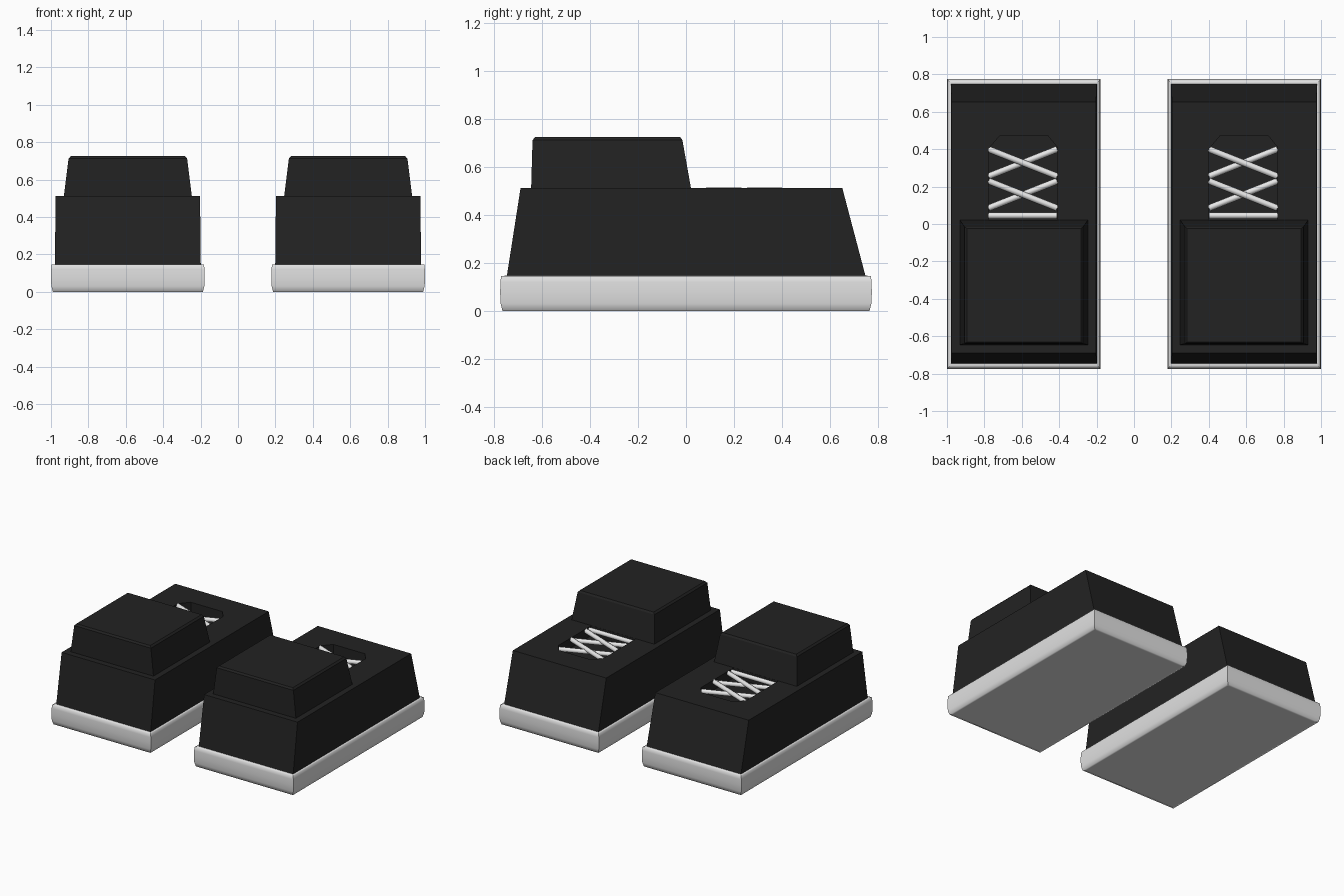
import bpy, bmesh
from mathutils import Vector

if "Cube" in bpy.data.objects:
    bpy.data.objects.remove(bpy.data.objects["Cube"])

def material(name, v):
    m = bpy.data.materials.new(name)
    m.diffuse_color = (v, v, v, 1)
    m.use_nodes = True
    m.node_tree.nodes["Principled BSDF"].inputs["Base Color"].default_value = m.diffuse_color
    return m

BLACK = material("black fabric", 0.016)
WHITE = material("white rubber", 0.75)
LACE = material("white lace", 0.8)
SHOE_X = 0.589

def rect(x, y0, y1, z):
    return [(-x, y0, z), (x, y0, z), (x, y1, z), (-x, y1, z)]

def loft(bm, rings, cap_start=True, cap_end=True):
    """Join equal-sized rings with quads; returns the vertex rings."""
    loops = [[bm.verts.new(p) for p in r] for r in rings]
    for a, b in zip(loops, loops[1:]):
        n = len(a)
        for i in range(n):
            bm.faces.new((a[i], a[(i + 1) % n], b[(i + 1) % n], b[i]))
    if cap_start:
        bm.faces.new(loops[0][::-1])
    if cap_end:
        bm.faces.new(loops[-1])
    return loops

def place(bm, name, mat):
    """Make one mesh and use it for both shoes."""
    bmesh.ops.recalc_face_normals(bm, faces=bm.faces)
    me = bpy.data.meshes.new(name)
    bm.to_mesh(me)
    bm.free()
    me.materials.append(mat)
    for side, x in (("left", -SHOE_X), ("right", SHOE_X)):
        ob = bpy.data.objects.new(f"{side}_{name}", me)
        ob.location.x = x
        bpy.context.collection.objects.link(ob)

# Sole: slightly bulging slab, smooth up its walls, sharp at the four corners
bm = bmesh.new()
profile = [(0.03, 0), (0.01, 0), (0.002, 0.03), (0, 0.075), (0.001, 0.12), (0.004, 0.145), (0.02, 0.147)]
loops = loft(bm, [rect(0.411 - d, d - 0.775, 0.775 - d, z) for d, z in profile])
for f in bm.faces:
    f.smooth = True
for a, b in zip(loops, loops[1:]):
    for u, v in zip(a, b):
        bm.edges.get((u, v)).smooth = False
place(bm, "sole", WHITE)

# Upper: tapered body with a recessed lacing opening in its top
TOP = 0.512
hole = [(-0.19, 0.022), (0.179, 0.022), (0.179, 0.41), (0.13, 0.47), (-0.13, 0.47), (-0.19, 0.40)]
bm = bmesh.new()
body = loft(bm, [rect(0.39, -0.748, 0.75, 0.14), rect(0.386, -0.69, 0.652, TOP)], cap_end=False)
well = loft(bm, [[(x, y, z) for x, y in hole] for z in (TOP - 0.075, TOP)], cap_end=False)
rim = [bm.edges.get((l[i], l[(i + 1) % len(l)])) for l in (body[1], well[1]) for i in range(len(l))]
bmesh.ops.triangle_fill(bm, use_beauty=True, edges=rim, normal=(0, 0, 1))
place(bm, "upper", BLACK)

# Ankle collar: closed tapered block with a softened top edge
bm = bmesh.new()
loft(bm, [rect(0.343, -0.646, 0.022, 0.505), rect(0.317, -0.64, -0.015, 0.712),
          rect(0.305, -0.63, -0.024, 0.725)])
place(bm, "ankle_collar", BLACK)

# Laces: two crossed pairs and one straight bar
bm = bmesh.new()

def lace(a, b, r=0.017, sides=8):
    a, b = Vector(a), Vector(b)
    d = b - a
    rot = d.to_track_quat('Z', 'Y').to_matrix().to_4x4()
    rot.translation = (a + b) / 2
    bmesh.ops.create_cone(bm, cap_ends=True, segments=sides, radius1=r, radius2=r,
                          depth=d.length, matrix=rot)

for y in (0.40, 0.23):
    lace((-0.189, y, 0.497), (0.178, y - 0.145, 0.497))
    lace((0.178, y, 0.482), (-0.189, y - 0.145, 0.482))
lace((-0.189, 0.045, 0.492), (0.178, 0.045, 0.492))
for f in bm.faces:
    f.smooth = len(f.verts) == 4
place(bm, "laces", LACE)
